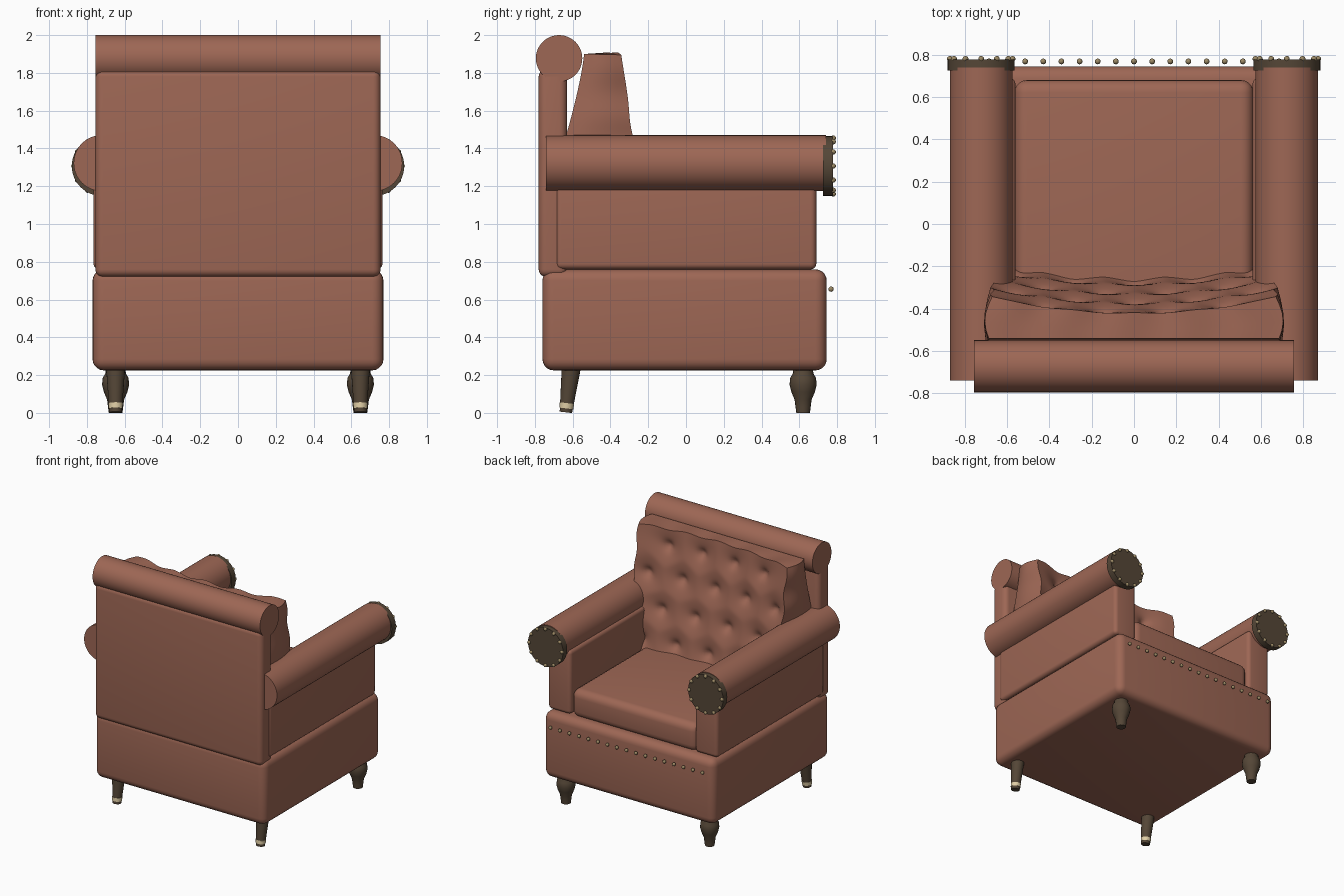
import bpy, bmesh, math
from mathutils import Vector, Matrix

if "Cube" in bpy.data.objects:
    bpy.data.objects.remove(bpy.data.objects["Cube"])


def material(name, rgb):
    m = bpy.data.materials.new(name)
    m.diffuse_color = (*rgb, 1)
    m.use_nodes = True
    m.node_tree.nodes["Principled BSDF"].inputs["Base Color"].default_value = m.diffuse_color
    return m


LEATHER = material("leather", (0.34, 0.135, 0.09))
WOOD = material("dark_wood", (0.09, 0.062, 0.038))
BRASS = material("brass", (0.33, 0.25, 0.13))
CREAM = material("pale_brass", (0.75, 0.62, 0.38))


def finish(bm, name, mat, angle=40):
    bmesh.ops.recalc_face_normals(bm, faces=bm.faces)
    me = bpy.data.meshes.new(name)
    bm.to_mesh(me)
    bm.free()
    ob = bpy.data.objects.new(name, me)
    bpy.context.collection.objects.link(ob)
    me.materials.append(mat)
    bpy.ops.object.select_all(action='DESELECT')
    ob.select_set(True)
    bpy.context.view_layer.objects.active = ob
    bpy.ops.object.shade_smooth_by_angle(angle=math.radians(angle))
    return ob


def soft_box(name, lo, hi, bevel, mat=LEATHER):
    lo, hi = Vector(lo), Vector(hi)
    bm = bmesh.new()
    bmesh.ops.create_cube(bm, size=1)
    for v in bm.verts:
        v.co = (lo + hi) / 2 + v.co * (hi - lo)
    bmesh.ops.bevel(bm, geom=bm.edges[:], offset=bevel, segments=5, profile=0.5, affect='EDGES')
    return finish(bm, name, mat)


def cylinder(name, start, end, r1, r2, mat, sides=48):
    start, end = Vector(start), Vector(end)
    axis = end - start
    rot = axis.to_track_quat('Z', 'Y').to_matrix().to_4x4()
    bm = bmesh.new()
    bmesh.ops.create_cone(bm, cap_ends=True, segments=sides, radius1=r1, radius2=r2,
                          depth=axis.length, matrix=Matrix.Translation((start + end) / 2) @ rot)
    return finish(bm, name, mat)


def lathe(name, centre, profile, mat, sides=16):
    bm = bmesh.new()
    rings = [[bm.verts.new((centre[0] + r * math.cos(math.tau * i / sides),
                            centre[1] + r * math.sin(math.tau * i / sides), z))
              for i in range(sides)] for r, z in profile]
    for a, b in zip(rings, rings[1:]):
        for i in range(sides):
            j = (i + 1) % sides
            bm.faces.new((a[i], a[j], b[j], b[i]))
    bm.faces.new(rings[0])
    bm.faces.new(rings[-1])
    return finish(bm, name, mat)


def studs(name, points, r=0.014):
    bm = bmesh.new()
    for p in points:
        bmesh.ops.create_uvsphere(bm, u_segments=10, v_segments=6, radius=r,
                                  matrix=Matrix.Translation(p))
    return finish(bm, name, BRASS, 60)


# Base, seat and back
soft_box("base", (-0.77, -0.76, 0.225), (0.77, 0.745, 0.76), 0.06)
soft_box("seat_cushion", (-0.565, -0.62, 0.74), (0.565, 0.68, 0.97), 0.06)
soft_box("back_panel", (-0.755, -0.78, 0.72), (0.755, -0.63, 1.82), 0.04)
cylinder("back_roll", (-0.755, -0.672, 1.877), (0.755, -0.672, 1.877), 0.123, 0.123, LEATHER)

# Front nail trim
studs("base_studs", [(i * 0.0857, 0.768, 0.655) for i in range(-8, 9)])

# Arms and legs, both sides
for s, side in ((-1, "left"), (1, "right")):
    x0, x1 = sorted((s * 0.56, s * 0.765))
    soft_box(f"arm_panel_{side}", (x0, -0.69, 0.76), (x1, 0.69, 1.28), 0.03)
    x = s * 0.722
    cylinder(f"arm_roll_{side}", (x, -0.74, 1.322), (x, 0.74, 1.322), 0.148, 0.148, LEATHER)
    cylinder(f"arm_cap_{side}", (x, 0.725, 1.307), (x, 0.778, 1.307), 0.158, 0.158, WOOD)
    studs(f"arm_studs_{side}", [(x + 0.148 * math.cos(k * math.tau / 12), 0.78,
                                 1.307 + 0.148 * math.sin(k * math.tau / 12)) for k in range(12)])
    lathe(f"front_leg_{side}", (s * 0.648, 0.62),
          [(0.036, 0), (0.04, 0.03), (0.045, 0.07), (0.062, 0.11), (0.072, 0.15),
           (0.068, 0.185), (0.054, 0.21), (0.052, 0.25)], WOOD)
    top, foot = Vector((s * 0.648, -0.605, 0.26)), Vector((s * 0.648, -0.636, 0.003))
    cylinder(f"rear_leg_{side}", foot, top, 0.033, 0.052, WOOD, 20)
    cylinder(f"rear_leg_band_{side}", foot.lerp(top, 0.08), foot.lerp(top, 0.19),
             0.037, 0.0385, CREAM, 20)

# Tufted back pillow
Z0, Z1, NX, NZ, HALF = 0.93, 1.9, 72, 52, 0.67
TUFTS = [(x, z) for row, z in enumerate((1.77, 1.53, 1.28, 1.03))
         for x in ((-0.43, -0.145, 0.145, 0.43) if row % 2 == 0 else (-0.57, -0.285, 0, 0.285, 0.57))]


def front_y(x, z):
    h = (Z1 - z) / (Z1 - Z0)
    y = -0.355 + 0.155 * h - (0.075 - 0.02 * h) * (1 - (x / HALF) ** 2)
    d = min(math.hypot(x - a, z - b) for a, b in TUFTS)
    return y + 0.012 - 0.03 * math.exp(-(d / 0.035) ** 2) - 0.028 * math.exp(-(d / 0.1) ** 2)


def back_y(z):
    return -0.54 - 0.1 * min(1, (Z1 - z) / 0.45) ** 1.3


def pillow_point(i, j, t):
    u, v = 2 * i / NX - 1, j / NZ
    x, z = u * HALF, Z0 + v * (Z1 - Z0)
    y = back_y(z) * (1 - t) + front_y(x, z) * t
    swell = 0.035 * math.sin(math.pi * (0.15 + 0.85 * t)) + 0.008 * math.cos(z * 24) * t
    ripple = 0.008 * math.cos(x * 22) * t * v
    return (x + u * swell, y, z + ripple)


bm = bmesh.new()
rim = ([(i, 0) for i in range(NX)] + [(NX, j) for j in range(NZ)] +
       [(i, NZ) for i in range(NX, 0, -1)] + [(0, j) for j in range(NZ, 0, -1)])
sheets = [{(i, j): bm.verts.new(pillow_point(i, j, t)) for i in range(NX + 1) for j in range(NZ + 1)}
          for t in (0, 1)]
for g in sheets:
    for i in range(NX):
        for j in range(NZ):
            bm.faces.new((g[i, j], g[i + 1, j], g[i + 1, j + 1], g[i, j + 1]))
loops = [[sheets[0][p] for p in rim]]
loops += [[bm.verts.new(pillow_point(*p, t)) for p in rim] for t in (0.2, 0.4, 0.6, 0.8)]
loops.append([sheets[1][p] for p in rim])
for a, b in zip(loops, loops[1:]):
    for k in range(len(rim)):
        n = (k + 1) % len(rim)
        bm.faces.new((a[k], a[n], b[n], b[k]))
finish(bm, "tufted_back_pillow", LEATHER, 50)
